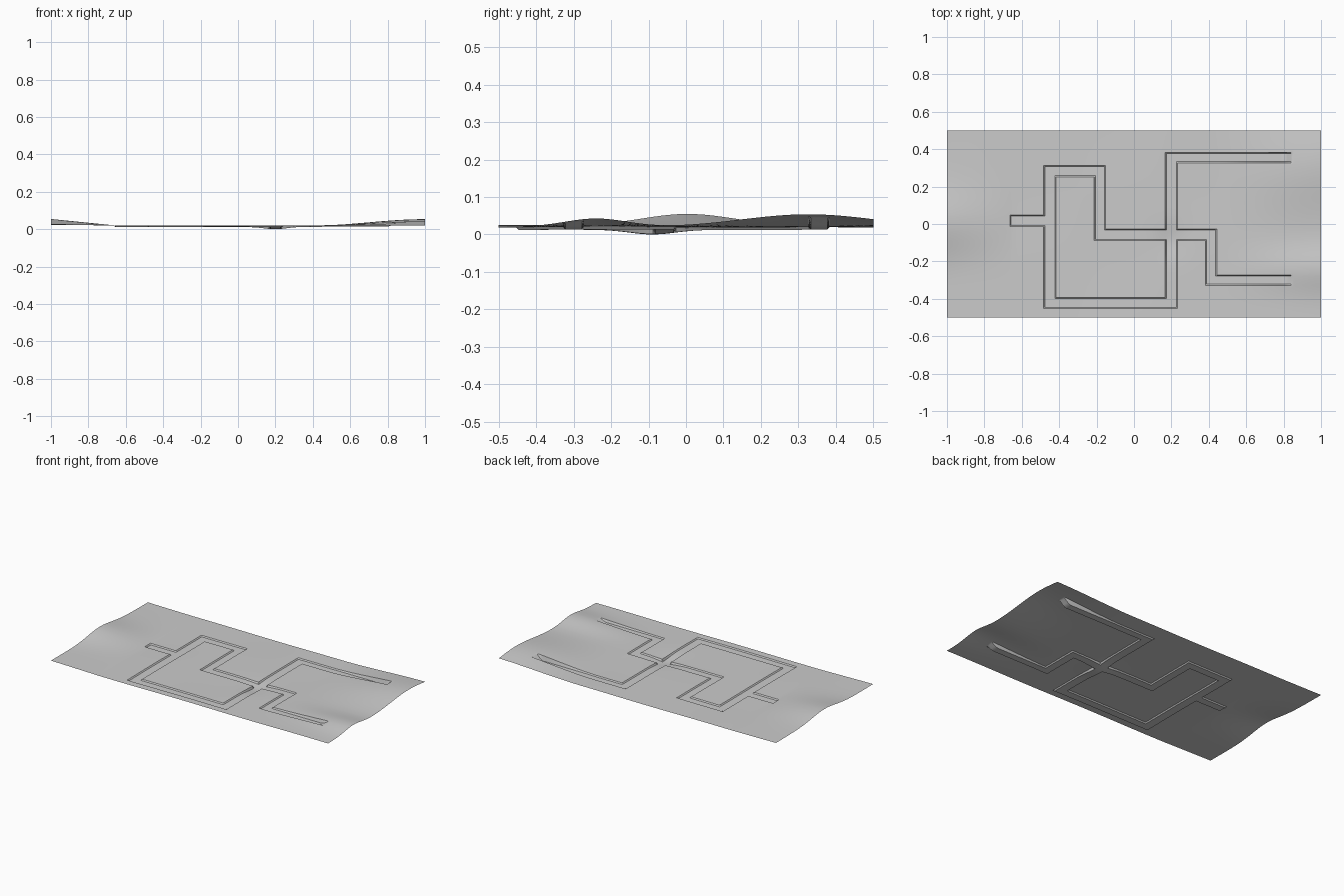
import bpy, bmesh
from math import exp, sin, radians

cube = bpy.data.objects.get("Cube")
if cube:
    bpy.data.objects.remove(cube, do_unlink=True)

# Channel segments: x start, x end, y start, y end
CHANNELS = [
    (-0.66, -0.42, -0.01, 0.045),
    (-0.48, -0.42, -0.45, 0.31),
    (-0.48, -0.155, 0.255, 0.31),
    (-0.21, -0.155, -0.085, 0.31),
    (-0.21, 0.44, -0.085, -0.03),
    (0.17, 0.23, -0.45, 0.38),
    (-0.48, 0.23, -0.45, -0.395),
    (0.17, 0.85, 0.33, 0.38),
    (0.385, 0.44, -0.325, -0.03),
    (0.385, 0.85, -0.325, -0.275),
]
WALL = 0.003   # half the run of a channel wall
FADE = 0.85    # channels run out to the surface here


def smooth(t):
    t = max(0, min(1, t))
    return t * t * (3 - 2 * t)


def hump(v, centre, width):
    return exp(-((v - centre) / width) ** 2)


def ground(x, y):
    """Gently rolling sheet with both ends lifted."""
    west = max(0, (-0.65 - x) / 0.35)
    east = smooth((x - 0.4) / 0.6)
    z = 0.02 + west * (0.005 + 0.03 * hump(y, 0, 0.17))
    z += east * (0.023 * hump(y, -0.24, 0.12) + 0.034 * hump(y, 0.33, 0.25))
    z += 0.001 * sin(7 * x + 2) * sin(9 * y)
    return z - 0.005 * hump(x, 0.2, 0.1) * hump(y, -0.09, 0.1)


def channel(x, y):
    """One inside a channel, zero outside, with a steep wall between."""
    inside = max(min(x - a, b - x, y - c, d - y) for a, b, c, d in CHANNELS)
    return smooth((inside + WALL) / (2 * WALL)) * smooth((FADE - x) / 0.05)


def height(x, y):
    top = ground(x, y)
    floor = min(top - 0.007, 0.014)
    floor -= 0.008 * hump(x, 0.2, 0.08) * hump(y, -0.09, 0.08)
    d = channel(x, y)
    return top * (1 - d) + floor * d


def grid_lines(half, edges):
    """Even spacing plus tight lines on both sides of every channel wall."""
    tight = sorted({round(e + s * WALL, 4) for e in edges for s in (-1, 1)})
    count = round(half / 0.02)
    even = [i * half / count for i in range(-count, count + 1)]
    return sorted(tight + [v for v in even if all(abs(v - t) > 0.005 for t in tight)])


xs = grid_lines(1, [e for c in CHANNELS for e in c[:2]])
ys = grid_lines(0.5, [e for c in CHANNELS for e in c[2:]])

# Terrain sheet
bm = bmesh.new()
rows = [[bm.verts.new((x, y, height(x, y))) for x in xs] for y in ys]
for low, high in zip(rows, rows[1:]):
    for i in range(len(xs) - 1):
        bm.faces.new((low[i], low[i + 1], high[i + 1], high[i]))
base = min(v.co.z for v in bm.verts)
bmesh.ops.translate(bm, verts=bm.verts, vec=(0, 0, -base))
mesh = bpy.data.meshes.new("terrain_sheet")
bm.to_mesh(mesh)
bm.free()
sheet = bpy.data.objects.new("terrain_sheet", mesh)
bpy.context.collection.objects.link(sheet)

# Plain grey material
grey = bpy.data.materials.new("light_grey")
grey.use_nodes = True
colour = (0.6, 0.6, 0.6, 1)
grey.diffuse_color = colour
grey.node_tree.nodes["Principled BSDF"].inputs["Base Color"].default_value = colour
mesh.materials.append(grey)

bpy.ops.object.select_all(action="DESELECT")
sheet.select_set(True)
bpy.context.view_layer.objects.active = sheet
bpy.ops.object.shade_smooth_by_angle(angle=radians(30))
